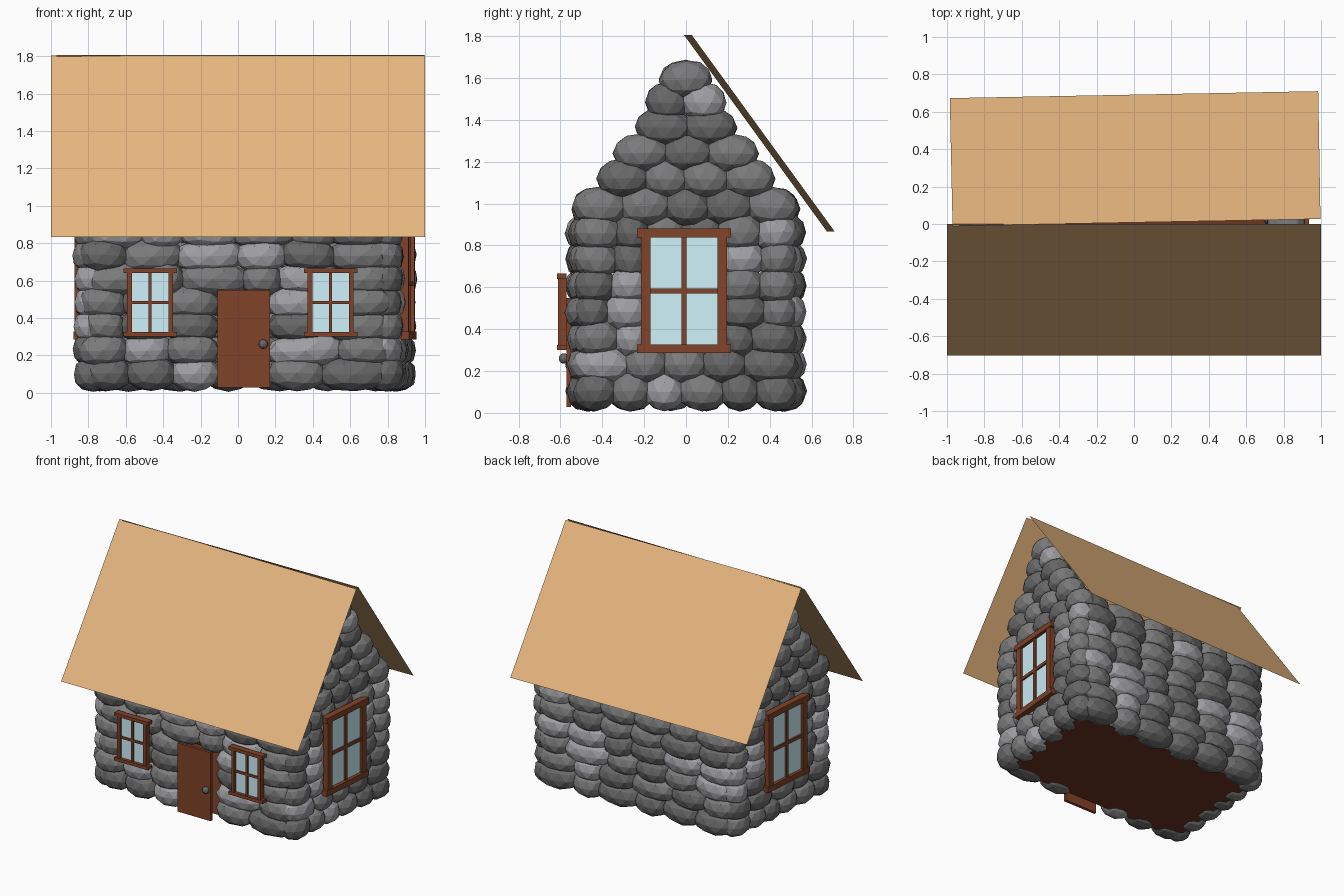
import bpy, bmesh, math, random
from mathutils import Vector

if "Cube" in bpy.data.objects:
    bpy.data.objects.remove(bpy.data.objects["Cube"])

random.seed(11)
SKEW = 0.085    # the end walls stand slightly askew: x drifts with y


def material(name, rgb):
    m = bpy.data.materials.new(name)
    m.diffuse_color = (*rgb, 1)
    m.use_nodes = True
    m.node_tree.nodes["Principled BSDF"].inputs["Base Color"].default_value = m.diffuse_color
    return m


STONES = [material("stone_dark", (0.14, 0.14, 0.14)),
          material("stone_mid", (0.20, 0.20, 0.205)),
          material("stone_light", (0.35, 0.35, 0.375))]
WOOD = material("wood", (0.22, 0.055, 0.022))
GLASS = material("glass", (0.62, 0.88, 0.96))
ROOF = material("roof_tan", (0.80, 0.47, 0.215))
FLOOR = material("floor_brown", (0.15, 0.037, 0.015))
METAL = material("metal", (0.14, 0.14, 0.14))


def finish(bm, name, mats, skew=False):
    if skew:
        for v in bm.verts:
            v.co.x += SKEW * v.co.y
    me = bpy.data.meshes.new(name)
    bm.to_mesh(me)
    bm.free()
    for m in mats:
        me.materials.append(m)
    ob = bpy.data.objects.new(name, me)
    bpy.context.collection.objects.link(ob)
    return ob


def add_box(bm, lo, hi, slot=0):
    lo, hi = Vector(lo), Vector(hi)
    vs = bmesh.ops.create_cube(bm, size=1)["verts"]
    for v in vs:
        v.co = (lo + hi) / 2 + Vector(c * s for c, s in zip(v.co, hi - lo))
    for f in {f for v in vs for f in v.link_faces}:
        f.material_index = slot


def add_stone(bm, centre, half):
    # Slightly squared, faceted boulder
    vs = bmesh.ops.create_icosphere(bm, subdivisions=2, radius=1)["verts"]
    tilt = random.uniform(-0.05, 0.05)
    for v in vs:
        c = [math.copysign(abs(a) ** 0.92, a) for a in v.co]
        p = Vector(c[i] * half[i] * random.uniform(0.97, 1.02) for i in range(3))
        p.z += tilt * (p.x + p.y)
        v.co = Vector(centre) + p
    slot = random.choice((0, 0, 1, 1, 2))
    for f in {f for v in vs for f in v.link_faces}:
        f.material_index = slot


def add_row(bm, along_x, depth_pos, z, lo, hi, count, jitter=0.17):
    # One course of overlapping stones with uneven joints
    step = (hi - lo) / count
    cuts = [lo + step * i + (random.uniform(-jitter, jitter) * step if 0 < i < count else 0)
            for i in range(count + 1)]
    for a, b in zip(cuts, cuts[1:]):
        mid, half = (a + b) / 2, (b - a) / 2 * (1.18 if along_x else 1.22)
        d = depth_pos + random.uniform(-0.01, 0.008)
        if along_x:
            add_stone(bm, (mid, d, z), (half, 0.105, 0.096))
        else:
            add_stone(bm, (d, mid, z), (0.105, half, 0.096))


def build_wall(name, along_x, depth_pos, lo, hi, width, hole, gable=False):
    bm = bmesh.new()
    for r in range(8):
        z = 0.103 + 0.126 * r
        shift = 0.03 if along_x and r % 2 else 0
        a, b = lo - shift, hi + shift * 0.3
        depth = depth_pos
        if r == 7 and along_x:      # tuck the top course under the eaves
            depth, z = depth_pos * 0.94, z - 0.015
        spans = [(a, b)]
        if hole and hole[2] < z < hole[3]:
            spans = [(a, hole[0]), (hole[1], b)]
            if gable and r == 6:    # lintel stones recessed behind the frame
                add_row(bm, False, depth_pos * 0.95, z, hole[0], hole[1], 2)
        for s, e in spans:
            n = max(1, round((e - s) / width - (0.6 if r % 2 and len(spans) == 1 else 0)))
            add_row(bm, along_x, depth, z, s, e, n)
    if gable:
        for z, w, n in ((1.12, 0.405, 4), (1.24, 0.325, 3), (1.365, 0.22, 2),
                        (1.485, 0.175, 2), (1.59, 0.105, 1)):
            add_row(bm, False, depth_pos, z, -w, w, n, 0.06)
    finish(bm, name, STONES, skew=not along_x)


# Stone walls and gables
build_wall("front_wall", True, -0.465, -0.81, 0.80, 0.27, (-0.12, 0.18, 0.0, 0.50))
build_wall("back_wall", True, 0.465, -0.73, 0.88, 0.27, None)
window_hole = (-0.19, 0.165, 0.30, 0.87)
build_wall("right_wall", False, 0.815, -0.52, 0.515, 0.175, window_hole, True)
build_wall("left_wall", False, -0.74, -0.52, 0.515, 0.175, window_hole, True)


def build_window(name, place, half_w, z0, z1, bar, post, cap, depth, skew=False):
    # Local frame: u across, d outward, z up; place maps (u, d, z) to world
    bm = bmesh.new()

    def part(u0, u1, d0, d1, a, b, slot=0):
        p, q = place(u0, d0, a), place(u1, d1, b)
        add_box(bm, [min(x) for x in zip(p, q)], [max(x) for x in zip(p, q)], slot)

    w = half_w
    g = w - post / 2
    zm = (z0 + z1) / 2
    part(-g, g, 0, depth * 0.5, z0 + cap / 2, z1 - cap / 2, 1)
    for s in (-1, 1):
        part(s * w, s * (w - post), 0, depth * 0.9, z0 + cap / 2, z1 - cap / 2)
    part(-bar / 2, bar / 2, 0, depth * 0.75, z0 + cap / 2, z1 - cap / 2)
    part(-g, g, 0, depth * 0.75, zm - bar / 2, zm + bar / 2)
    part(-w - 0.02, w + 0.02, 0, depth, z0, z0 + cap)
    part(-w - 0.02, w + 0.02, 0, depth, z1 - cap, z1)
    finish(bm, name, [WOOD, GLASS], skew)


# Small front windows
for side, cx in (("left", -0.47), ("right", 0.495)):
    build_window("front_window_" + side, lambda u, d, z, c=cx: (c + u, -0.57 - d, z),
                 0.123, 0.30, 0.665, 0.016, 0.025, 0.025, 0.047)

# Large end windows
build_window("right_window", lambda u, d, z: (0.885 + d, u - 0.01, z),
             0.205, 0.285, 0.88, 0.024, 0.045, 0.042, 0.05, True)
build_window("left_window", lambda u, d, z: (-0.81 - d, u - 0.01, z),
             0.205, 0.285, 0.88, 0.024, 0.045, 0.042, 0.05, True)

# Door and knob
bm = bmesh.new()
add_box(bm, (-0.11, -0.572, 0.028), (0.17, -0.55, 0.55))
finish(bm, "door", [WOOD])
bm = bmesh.new()
bmesh.ops.create_uvsphere(bm, u_segments=12, v_segments=8, radius=0.025)
bmesh.ops.translate(bm, verts=bm.verts, vec=(0.135, -0.583, 0.26))
finish(bm, "door_knob", [METAL])


def build_sheet(name, corners, mat, skew=False):
    bm = bmesh.new()
    bm.faces.new([bm.verts.new(c) for c in corners])
    finish(bm, name, [mat], skew)


# Floor and the two thin roof sheets (the back one sits slightly askew)
build_sheet("floor", [(-0.74, -0.46, 0.03), (-0.74, 0.46, 0.03),
                      (0.815, 0.46, 0.03), (0.815, -0.46, 0.03)], FLOOR, True)
build_sheet("roof_front", [(-1, -0.703, 0.832), (1, -0.703, 0.832),
                           (1, 0, 1.803), (-1, 0, 1.803)], ROOF)
build_sheet("roof_back", [(0.985, 0.71, 0.867), (-0.985, 0.673, 0.867),
                          (-0.97, -0.01, 1.806), (0.997, 0.027, 1.806)], ROOF)
